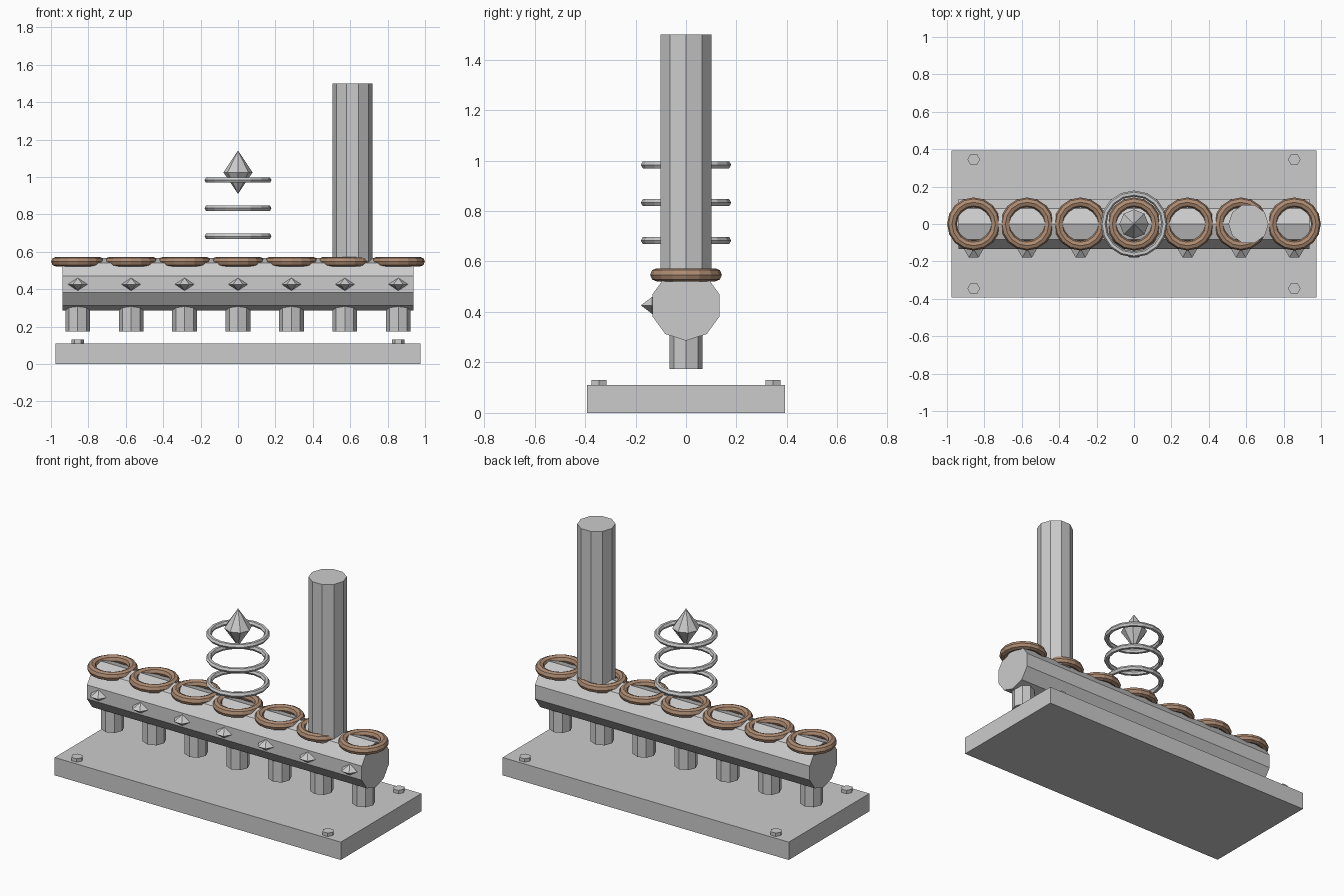
import bpy, math
from mathutils import Matrix

if "Cube" in bpy.data.objects:
    bpy.data.objects.remove(bpy.data.objects["Cube"])

brown = bpy.data.materials.new("copper_brown")
brown.diffuse_color = (0.42, 0.26, 0.17, 1)
brown.use_nodes = True
brown.node_tree.nodes["Principled BSDF"].inputs["Base Color"].default_value = brown.diffuse_color


def prism(name, sides, r, z0, z1, x=0, y=0, turn=0.0):
    """Upright flat-sided cylinder with a vertex on +x (plus turn)."""
    bpy.ops.mesh.primitive_cylinder_add(vertices=sides, radius=r, depth=z1 - z0,
                                        location=(x, y, (z0 + z1) / 2))
    o = bpy.context.object
    o.name = name
    o.data.transform(Matrix.Rotation(turn - math.pi / 2, 4, 'Z'))
    return o


def ring(name, x, z, major, minor, seg, sec, mat=None):
    bpy.ops.mesh.primitive_torus_add(major_radius=major, minor_radius=minor,
                                     major_segments=seg, minor_segments=sec,
                                     location=(x, 0, z))
    o = bpy.context.object
    o.name = name
    if mat:
        o.data.materials.append(mat)
    return o


def gem(name, sides, r, h, loc):
    """Double cone with a vertical axis."""
    ring_pts = [(r * math.cos(2 * math.pi * i / sides),
                 r * math.sin(2 * math.pi * i / sides), 0) for i in range(sides)]
    verts = ring_pts + [(0, 0, h), (0, 0, -h)]
    faces = []
    for i in range(sides):
        j = (i + 1) % sides
        faces += [(i, j, sides), (j, i, sides + 1)]
    me = bpy.data.meshes.new(name)
    me.from_pydata(verts, [], faces)
    o = bpy.data.objects.new(name, me)
    o.location = loc
    bpy.context.collection.objects.link(o)
    return o


# Base plate
bpy.ops.mesh.primitive_cube_add(size=1, location=(0, 0, 0.055))
plate = bpy.context.object
plate.name = "base_plate"
plate.data.transform(Matrix.Diagonal((1.954, 0.786, 0.11, 1)))

# Corner bolts
for sx in (-1, 1):
    for sy in (-1, 1):
        prism("corner_bolt", 6, 0.034, 0.09, 0.131, sx * 0.857, sy * 0.345)

# Horizontal barrel, an edge at top and bottom
bpy.ops.mesh.primitive_cylinder_add(vertices=10, radius=0.14, depth=1.876,
                                    location=(0, 0, 0.426))
barrel = bpy.context.object
barrel.name = "barrel"
barrel.data.transform(Matrix.Rotation(math.pi / 2, 4, 'Z'))
barrel.data.transform(Matrix.Rotation(math.pi / 2, 4, 'Y'))

# Seven stations: peg below, stud in front, brown ring on top
for i in range(-3, 4):
    x = i * 0.2857
    prism("peg", 8, 0.066, 0.173, 0.40, x)
    gem("front_stud", 6, 0.052, 0.034, (x, -0.134, 0.426))
    ring("top_ring", x, 0.547, 0.116, 0.026, 16, 8, brown)

# Chimney
prism("chimney", 10, 0.107, 0.52, 1.5, 0.612)

# Floating rings and gem
for z in (0.683, 0.833, 0.983):
    ring("floating_ring", 0, z, 0.163, 0.016, 16, 6)
gem("floating_gem", 8, 0.078, 0.116, (0, 0, 1.025))
